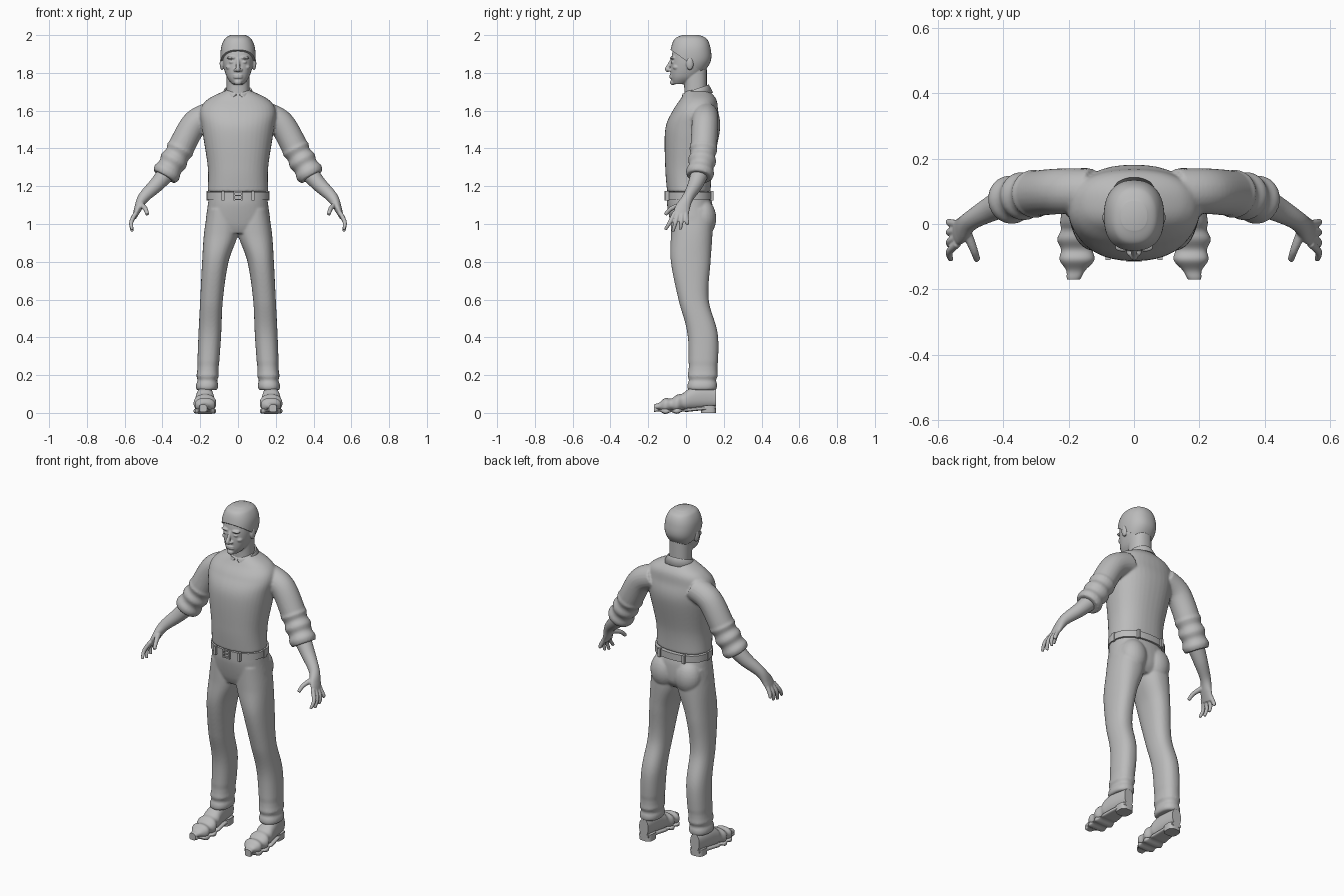
import bpy, bmesh, math
from mathutils import Vector, Matrix

if "Cube" in bpy.data.objects:
    bpy.data.objects.remove(bpy.data.objects["Cube"])

GREY = (0.5, 0.5, 0.5, 1)
material = bpy.data.materials.new("plain grey")
material.use_nodes = True
material.diffuse_color = GREY
material.node_tree.nodes["Principled BSDF"].inputs["Base Color"].default_value = GREY
SIDES = {"left": 1, "right": -1}


def smooth_rows(rows, steps=12):
    """Catmull-Rom interpolation of section rows."""
    result, last = [], len(rows) - 1
    for i in range(last):
        before, after = rows[max(i - 1, 0)], rows[min(i + 2, last)]
        for k in range(steps):
            t = k / steps
            result.append([b + t / 2 * (c - a + t * (2 * a - 5 * b + 4 * c - d
                                                     + t * (3 * (b - c) + d - a)))
                           for a, b, c, d in zip(before, rows[i], rows[i + 1], after)])
    return result + [list(rows[last])]


def skin(bm, rings):
    """Join rings of points into a closed solid."""
    loops = [[bm.verts.new(point) for point in ring] for ring in rings]
    count = len(loops[0])
    for lower, upper in zip(loops, loops[1:]):
        for i in range(count):
            j = (i + 1) % count
            bm.faces.new((lower[i], lower[j], upper[j], upper[i]))
    bm.faces.new(loops[0][::-1])
    bm.faces.new(loops[-1])


def circle(count):
    return [(math.cos(math.tau * i / count), math.sin(math.tau * i / count))
            for i in range(count)]


def fold(height, limit):
    """Swelling of gathered cloth below a height limit."""
    return .005 * math.sin(100 * height) if height < limit else 0


def loft(bm, rows, power=2.3, side=1, along="z", gathered=0):
    """Rows: place on the axis, then low and high bounds of the two cross axes."""
    rings = []
    for place, low_a, high_a, low_b, high_b in smooth_rows(rows):
        swell = fold(place, gathered)
        ring = []
        for c, s in circle(40):
            c, s = (math.copysign(abs(f) ** (2 / power), f) for f in (c, s))
            a = side * ((low_a + high_a) / 2 + ((high_a - low_a) / 2 + swell) * c)
            b = (low_b + high_b) / 2 + ((high_b - low_b) / 2 + swell) * s
            ring.append((a, b, place) if along == "z" else (a, place, b))
        rings.append(ring)
    skin(bm, rings)


def body(bm, rows, grow=0, power=2.3):
    """Symmetric upright loft; rows: height, half width, front, back."""
    loft(bm, [(z, -w - grow, w + grow, front - grow, back + grow)
              for z, w, front, back in rows], power)


def tube(bm, rows, side, gathered=0):
    """Rows: centre x, y, z, thickness radius and, if flattened, width radius."""
    rows = smooth_rows(rows)
    centres = [Vector(row[:3]) for row in rows]
    rings = []
    for i, (centre, row) in enumerate(zip(centres, rows)):
        ahead, behind = centres[min(i + 1, len(rows) - 1)], centres[max(i - 1, 0)]
        tangent = (ahead - behind).normalized()
        wide = Vector((0, 1, 0))
        wide = (wide - wide.dot(tangent) * tangent).normalized()
        thin = wide.cross(tangent)
        swell = fold(centre.z, gathered)
        ring = [centre + thin * (row[3] + swell) * c + wide * (row[-1] + swell) * s
                for c, s in circle(24)]
        rings.append([(side * point.x, point.y, point.z) for point in ring])
    skin(bm, rings)


def ball(bm, centre, radii):
    matrix = Matrix.Translation(centre) @ Matrix.Diagonal((*radii, 1))
    bmesh.ops.create_uvsphere(bm, u_segments=24, v_segments=16, radius=1, matrix=matrix)


def block(bm, centre, size):
    matrix = Matrix.Translation(centre) @ Matrix.Diagonal((*size, 1))
    bmesh.ops.create_cube(bm, size=1, matrix=matrix)


def finish(name, bm, voxel=0):
    """Make the object; a voxel size melts its pieces into one skin."""
    bmesh.ops.recalc_face_normals(bm, faces=bm.faces[:])
    mesh = bpy.data.meshes.new(name)
    bm.to_mesh(mesh)
    bm.free()
    mesh.materials.append(material)
    part = bpy.data.objects.new(name, mesh)
    bpy.context.collection.objects.link(part)
    bpy.ops.object.select_all(action="DESELECT")
    part.select_set(True)
    bpy.context.view_layer.objects.active = part
    if voxel:
        melt = part.modifiers.new("Melt", "REMESH")
        melt.mode, melt.voxel_size, melt.use_smooth_shade = "VOXEL", voxel, True
        soften = part.modifiers.new("Soften", "SMOOTH")
        soften.factor, soften.iterations = 0.5, 2
    else:
        bpy.ops.object.shade_smooth_by_angle(angle=math.radians(45))
    return part


# Sweater with rolled sleeves
bm = bmesh.new()
body(bm, [(1.17, .16, -.1, .13), (1.3, .16, -.11, .14), (1.5, .19, -.11, .18),
          (1.6, .2, -.07, .17), (1.66, .16, -.03, .16), (1.71, .06, 0, .12)])
for side in SIDES.values():
    tube(bm, [(.13, .1, 1.58, .07), (.23, .1, 1.53, .07),
              (.32, .09, 1.37, .07), (.39, .07, 1.25, .07)], side, gathered=1.4)
finish("sweater", bm, .007)

# Trousers: pelvis, seat and legs with gathered hems
bm = bmesh.new()
body(bm, [(1.17, .15, -.1, .12), (1.1, .16, -.1, .14), (1, .17, -.08, .14),
          (.95, .14, -.06, .11)])
for side in SIDES.values():
    ball(bm, (side * .08, .09, 1.03), (.08, .07, .1))
    loft(bm, [(1.08, .01, .16, -.08, .14), (.95, 0, .18, -.08, .14), (.8, .05, .19, -.08, .13),
              (.6, .08, .2, -.04, .12), (.4, .09, .21, .01, .17), (.12, .11, .22, .01, .16)],
         side=side, gathered=.25)
finish("trousers", bm, .007)

# Belt, loops and buckle
BELT = 1.15
bm = bmesh.new()
body(bm, [(BELT + rise, .16, -.1, .14) for rise in (-.02, 0, .02)], grow=.005)
finish("belt", bm)
loops, buckle = bmesh.new(), bmesh.new()
for side in SIDES.values():
    for spot in ((.08, -.1), (.08, .135), (.16, .02)):
        block(loops, (side * spot[0], spot[1], BELT), (.015, .02, .05))
    block(buckle, (side * .02, -.11, BELT), (.007, .01, .05))
    block(buckle, (0, -.11, BELT + side * .02), (.05, .01, .007))
block(buckle, (0, -.11, BELT), (.04, .007, .005))
finish("belt_loops", loops)
finish("belt_buckle", buckle)

# Shoes: upper, sole that follows its lower edge, and heel
upper = [(-.17, .17, .2, .02, .04), (-.12, .13, .22, .01, .07), (-.05, .12, .23, .01, .09),
         (.05, .13, .22, .02, .14), (.16, .14, .2, .03, .13)]
sole = [(y, inner, outer, bottom - .01, bottom + .01) for y, inner, outer, bottom, _ in upper]
for label, side in SIDES.items():
    bm = bmesh.new()
    loft(bm, upper, side=side, along="y")
    finish(label + "_shoe_upper", bm)
    bm = bmesh.new()
    loft(bm, sole, 4, side, "y")
    finish(label + "_shoe_sole", bm)
    bm = bmesh.new()
    loft(bm, [(z, .13, .21, .08, .16) for z in (0, .04)], 3, side)
    finish(label + "_shoe_heel", bm)

# Forearms and hands, with the fingers fanned out by rule
for label, side in SIDES.items():
    bm = bmesh.new()
    tube(bm, [(.36, .08, 1.29, .05, .05), (.43, .05, 1.21, .04, .04), (.5, .01, 1.14, .03, .03),
              (.53, -.02, 1.08, .02, .04), (.55, -.03, 1.03, .01, .04)], side)
    for i in range(4):
        knuckle, tip = .02 * i - .06, .04 * i - .11
        reach = .96 + .01 * (i - 1) ** 2
        tube(bm, [(.54, knuckle, 1.06, .012), (.565, (knuckle + tip) / 2, 1.01, .011),
                  (.56, tip, reach, .008)], side)
    tube(bm, [(.51, -.03, 1.1, .015), (.49, -.08, 1.08, .012), (.48, -.11, 1.05, .01)], side)
    finish(label + "_hand", bm, .004)

# Head, neck and face
skull = [(1.74, .03, -.07, 0), (1.78, .06, -.08, .07), (1.85, .08, -.08, .12),
         (1.92, .08, -.07, .12), (1.97, .06, -.05, .1), (1.99, .03, -.01, .06)]
bm = bmesh.new()
body(bm, skull)
body(bm, [(1.66, .06, -.01, .11), (1.74, .06, -.01, .11), (1.83, .06, -.02, .11)])
tube(bm, [(0, -.07, 1.88, .008), (0, -.09, 1.84, .01), (0, -.1, 1.82, .012),
          (0, -.09, 1.81, .01)], 1)
ball(bm, (0, -.07, 1.75), (.02, .015, .015))
for lip in (1.776, 1.787):
    ball(bm, (0, -.078, lip), (.025, .01, .006))
for side in SIDES.values():
    ball(bm, (side * .014, -.086, 1.815), (.01, .012, .008))    # nostril
    ball(bm, (side * .035, -.07, 1.88), (.025, .015, .008))     # brow
    ball(bm, (side * .033, -.068, 1.857), (.014, .012, .008))   # eye
    ball(bm, (side * .045, -.05, 1.83), (.02, .02, .015))       # cheek
    ball(bm, (side * .085, .02, 1.85), (.012, .02, .035))       # ear
finish("head", bm, .004)

# Short hair: the skull grown a little and trimmed along a sloping hairline
bm = bmesh.new()
body(bm, [(z + .01, *rest) for z, *rest in skull], grow=.01)
bmesh.ops.bisect_plane(bm, geom=bm.verts[:] + bm.edges[:] + bm.faces[:],
                       plane_co=(0, 0, 1.865), plane_no=(0, .7, 1), clear_inner=True)
bmesh.ops.holes_fill(bm, edges=[edge for edge in bm.edges if edge.is_boundary])
finish("hair", bm)

# Folded shirt collar with two front points
bm = bmesh.new()
strips, steps = [], 40
for i in range(steps + 1):
    t = 2 * i / steps - 1
    point = max(0, abs(t) - .7) / .3
    strip = []
    for radius, drop, flare in ((.06, .01, 0), (.07, 0, 0), (.09, .04, point)):
        angle = math.pi / 2 + math.pi * t * (.96 - .2 * flare)
        strip.append(bm.verts.new((radius * math.cos(angle),
                                   .05 + (radius + .01 * flare) * math.sin(angle),
                                   1.71 + .025 * math.sin(angle) - drop - .015 * flare)))
    strips.append(strip)
for one, two in zip(strips, strips[1:]):
    for k in range(2):
        bm.faces.new((one[k], two[k], two[k + 1], one[k + 1]))
collar = finish("shirt_collar", bm)
cloth = collar.modifiers.new("Thickness", "SOLIDIFY")
cloth.thickness, cloth.offset = .007, 0
